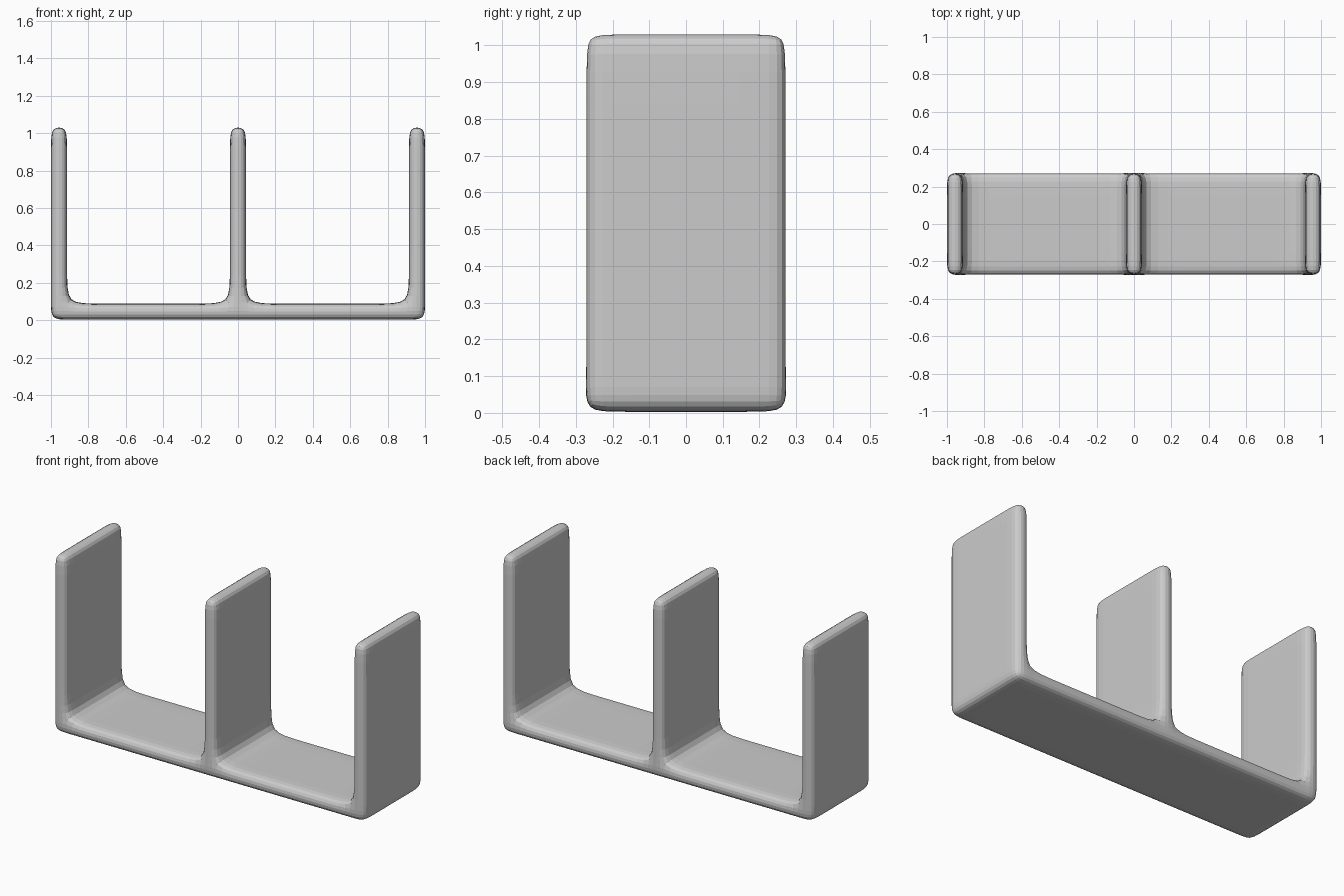
import bpy, bmesh

cube = bpy.data.objects.get("Cube")
if cube:
    bpy.data.objects.remove(cube, do_unlink=True)

grey = bpy.data.materials.new("light_grey")
grey.use_nodes = True
colour = (0.6, 0.6, 0.6, 1)
grey.diffuse_color = colour
grey.node_tree.nodes["Principled BSDF"].inputs["Base Color"].default_value = colour

# Cage cuts: wall faces plus the loops that hold the fillets and rounded rims
half = [0.043, 0.19, 0.77, 0.914, 1.0]
xs = [-x for x in reversed(half)] + half
ys = [-0.274, -0.195, 0.195, 0.274]
zs = [0.003, 0.088, 0.23, 0.95, 1.033]
wall_columns = {0, 4, 8}

# The floor fills the lowest layer; the three walls rise through the others
cells = {(i, j, k)
         for i in range(len(xs) - 1)
         for j in range(len(ys) - 1)
         for k in range(len(zs) - 1)
         if k == 0 or i in wall_columns}

bm = bmesh.new()
verts = {}


def corner(key):
    if key not in verts:
        i, j, k = key
        verts[key] = bm.verts.new((xs[i], ys[j], zs[k]))
    return verts[key]


# Skin every cell side that has no neighbour
for cell in cells:
    for axis in range(3):
        for side in (0, 1):
            neighbour = list(cell)
            neighbour[axis] += 2 * side - 1
            if tuple(neighbour) in cells:
                continue
            u, v = (axis + 1) % 3, (axis + 2) % 3
            ring = []
            for du, dv in ((0, 0), (1, 0), (1, 1), (0, 1)):
                key = list(cell)
                key[axis] += side
                key[u] += du
                key[v] += dv
                ring.append(corner(tuple(key)))
            bm.faces.new(ring if side else ring[::-1])

mesh = bpy.data.meshes.new("divided_rack")
bm.to_mesh(mesh)
bm.free()
mesh.materials.append(grey)
rack = bpy.data.objects.new("divided_rack", mesh)
bpy.context.collection.objects.link(rack)

# Round the cage into soft rims and fillets
rounding = rack.modifiers.new("rounding", "SUBSURF")
rounding.levels = rounding.render_levels = 2
